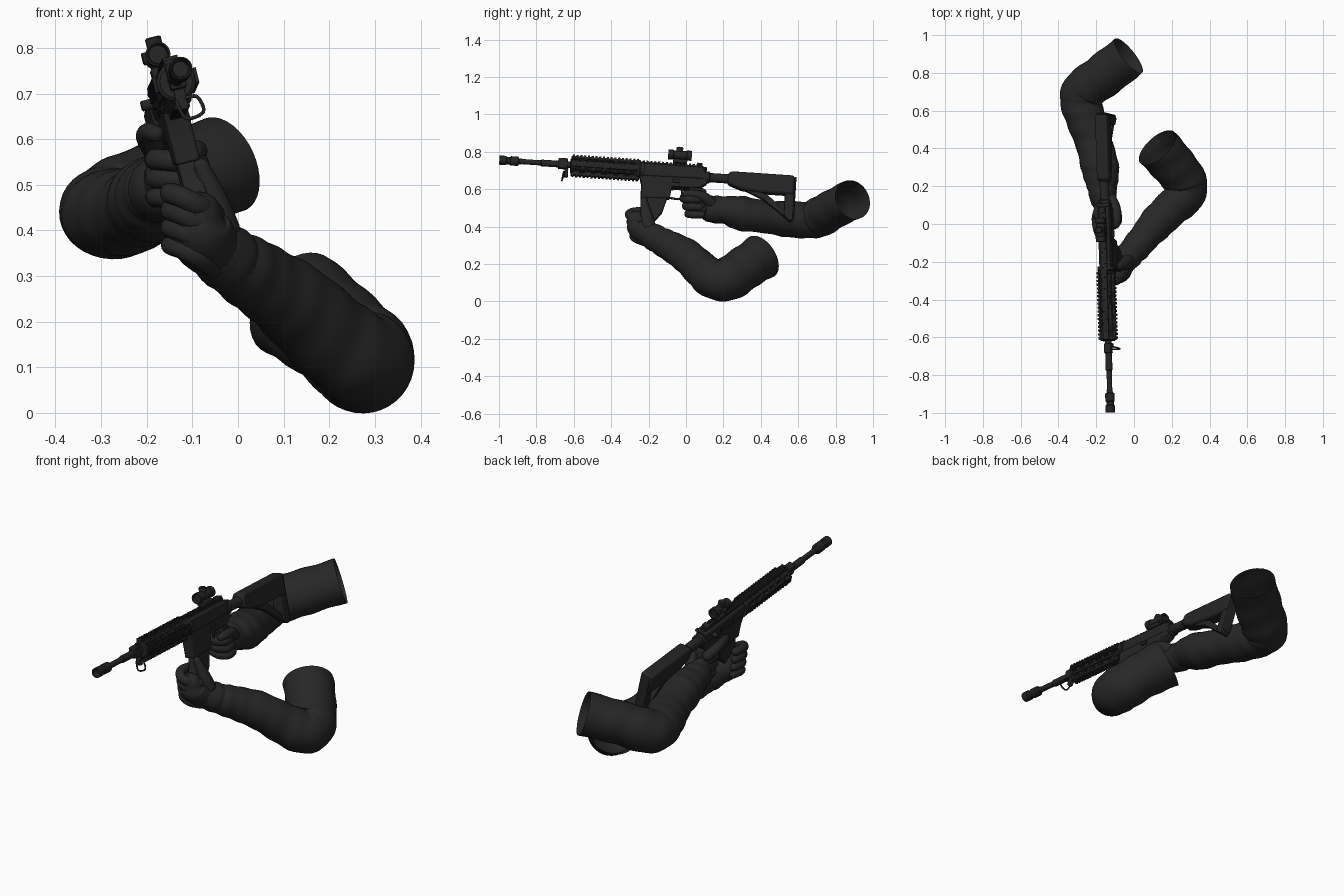
import bpy, bmesh, math
from mathutils import Vector, Matrix

if "Cube" in bpy.data.objects:
    bpy.data.objects.remove(bpy.data.objects["Cube"])


def material(name, v):
    m = bpy.data.materials.new(name)
    m.diffuse_color = (v, v, v, 1)
    m.use_nodes = True
    m.node_tree.nodes["Principled BSDF"].inputs["Base Color"].default_value = m.diffuse_color
    return m


GUN = material("gunmetal black", 0.018)
CLOTH = material("dark sleeve cloth", 0.020)
GLOVE = material("dark glove", 0.020)

# rifle frame: local y runs muzzle to stock, z is up from the bore line
Y = Vector((-0.03, 1, -0.068)).normalized()
U = Vector((-math.sin(math.radians(14)), 0, math.cos(math.radians(14))))
Z = (U - Y * U.dot(Y)).normalized()
X = Y.cross(Z)
RIFLE = Matrix.Translation((-0.155, 0, 0.688)) @ Matrix((X, Y, Z)).transposed().to_4x4()


def finish(name, bm, mat, matrix=None, bevel=0, angle=35):
    bmesh.ops.recalc_face_normals(bm, faces=bm.faces)
    me = bpy.data.meshes.new(name)
    bm.to_mesh(me)
    bm.free()
    ob = bpy.data.objects.new(name, me)
    bpy.context.collection.objects.link(ob)
    me.materials.append(mat)
    if matrix:
        ob.matrix_world = matrix
    if bevel:
        b = ob.modifiers.new("bevel", 'BEVEL')
        b.width, b.segments, b.limit_method = bevel, 2, 'ANGLE'
    bpy.context.view_layer.objects.active = ob
    bpy.ops.object.select_all(action='DESELECT')
    ob.select_set(True)
    bpy.ops.object.shade_smooth_by_angle(angle=math.radians(angle))
    return ob


def add_box(bm, c, s, rot=None):
    m = Matrix.Translation(c) @ (rot or Matrix()) @ Matrix.Diagonal((*s, 1))
    bmesh.ops.create_cube(bm, size=1, matrix=m)


def box(name, c, s, bevel=0.004, rot=None):
    bm = bmesh.new()
    add_box(bm, c, s, rot)
    return finish(name, bm, GUN, RIFLE, bevel)


def profile(name, pts, width, x=0, bevel=0.005):
    """Side outline (y, z) extruded across the rifle."""
    bm = bmesh.new()
    f = bm.faces.new([bm.verts.new((x - width / 2, y, z)) for y, z in pts])
    r = bmesh.ops.extrude_face_region(bm, geom=[f])
    bmesh.ops.translate(bm, vec=(width, 0, 0), verts=[v for v in r['geom'] if isinstance(v, bmesh.types.BMVert)])
    return finish(name, bm, GUN, RIFLE, bevel)


def lathe(name, pts, x=0, z=0, n=24, axis='Y', y0=0):
    """Turned part from (distance, radius) pairs along y, or along z / x."""
    bm = bmesh.new()
    rings = []
    for d, r in pts:
        ring = []
        for i in range(n):
            a = 2 * math.pi * (i + 0.5) / n
            p, q = r * math.cos(a), r * math.sin(a)
            co = {'Y': (x + p, d, z + q), 'Z': (x + p, y0 + q, d), 'X': (d, y0 + p, z + q)}[axis]
            ring.append(bm.verts.new(co))
        rings.append(ring)
    for a, b in zip(rings, rings[1:]):
        for i in range(n):
            bm.faces.new((a[i], a[(i + 1) % n], b[(i + 1) % n], b[i]))
    bm.faces.new(rings[0])
    bm.faces.new(rings[-1])
    return finish(name, bm, GUN, RIFLE)


def tube(name, pts, mat, n=20, steps=6, caps=(True, True), flat=1.0, folds=0.0, matrix=None):
    """Smooth limb through (x, y, z, radius) points, with optional round ends and cloth folds."""
    P = [Vector(p) for p in pts]
    P = [2 * P[0] - P[1]] + P + [2 * P[-1] - P[-2]]
    S = []
    for i in range(1, len(P) - 2):
        a, b, c, d = P[i - 1:i + 3]
        for k in range(steps):
            t = k / steps
            S.append(0.5 * (2 * b + (c - a) * t + (2 * a - 5 * b + 4 * c - d) * t * t + (3 * b - a - 3 * c + d) * t ** 3))
    S.append(P[-2])
    C = [(s.to_3d(), s.w) for s in S]
    T = [(C[min(i + 1, len(C) - 1)][0] - C[max(i - 1, 0)][0]).normalized() for i in range(len(C))]
    rows = [(c, r, t) for (c, r), t in zip(C, T)]
    for end in (0, 1):
        if caps[end]:
            c, r, t = rows[-1] if end else rows[0]
            dome = [(c + t * r * math.sin(a) * (1 if end else -1), r * math.cos(a), t) for a in (0.4, 0.8, 1.15, 1.45)]
            rows = rows + dome if end else dome[::-1] + rows
    bm = bmesh.new()
    u = Vector((0, 0, 1)) if abs(rows[0][2].z) < 0.8 else Vector((1, 0, 0))
    rings = []
    for j, (c, r, t) in enumerate(rows):
        u = (u - t * u.dot(t)).normalized()
        v = t.cross(u)
        ring = []
        for i in range(n):
            a = 2 * math.pi * i / n
            w = 1 + folds * (math.sin(j * 1.25 + 1.6 * math.sin(a + 0.6)) + 0.6 * math.sin(2 * a + j * 0.5))
            ring.append(bm.verts.new(c + (u * math.cos(a) + v * math.sin(a) * flat) * r * w))
        rings.append(ring)
    for a, b in zip(rings, rings[1:]):
        for i in range(n):
            bm.faces.new((a[i], a[(i + 1) % n], b[(i + 1) % n], b[i]))
    for end in (0, 1):
        if caps[end]:
            bm.faces.new(rings[-end])
    return finish(name, bm, mat, matrix, angle=60)


def rail(name, y0, y1, r, angle):
    """Toothed accessory rail lying at radius r, turned about the bore."""
    bm = bmesh.new()
    rot = Matrix.Rotation(angle, 4, 'Y')
    add_box(bm, rot @ Vector((0, (y0 + y1) / 2, r - 0.008)), (0.03, y1 - y0, 0.012), rot)
    n = int((y1 - y0) / 0.02)
    for i in range(n):
        add_box(bm, rot @ Vector((0, y0 + (i + 0.5) * (y1 - y0) / n, r)), (0.034, 0.011, 0.009), rot)
    finish(name, bm, GUN, RIFLE)


# barrel and flash hider
lathe("barrel", [(-0.92, .014), (-0.78, .014), (-0.775, .018), (-0.6, .018)])
lathe("flash_hider", [(-0.965, .017), (-1.0, .022), (-1.0, .025), (-0.965, .025), (-0.96, .02), (-0.945, .02),
                      (-0.94, .025), (-0.9, .025), (-0.895, .016), (-0.88, .016)])
box("gas_block", (0, -0.66, 0.004), (0.036, 0.05, 0.055))
box("front_sight_base", (0, -0.64, -0.045), (0.025, 0.02, 0.05))
tube("sling_loop", [(.012, -.65, -.045, .004), (.035, -.655, -.05, .004), (.04, -.66, -.085, .004),
                    (0, -.66, -.09, .004), (-.012, -.65, -.05, .004)], GUN, n=8, matrix=RIFLE)

# handguard with vent slots and four rails
guard = lathe("handguard", [(-0.62, .036), (-0.615, .043), (-0.25, .043), (-0.245, .047), (-0.225, .047)], n=16, z=-.004)
bm = bmesh.new()
for q in range(4):
    for d in (-0.32, 0.32):
        rot = Matrix.Rotation(math.pi / 4 + q * math.pi / 2 + d, 4, 'Y')
        for k in range(6):
            add_box(bm, rot @ Vector((0, -0.585 + k * 0.06, 0.045)), (0.013, 0.036, 0.02), rot)
cutter = finish("vent_cutter", bm, GUN, RIFLE)
cutter.hide_render = True
cutter.hide_set(True)
cut = guard.modifiers.new("vents", 'BOOLEAN')
cut.operation, cut.object = 'DIFFERENCE', cutter
for q, (side, r) in enumerate((("top", .049), ("left", .045), ("bottom", .058), ("right", .045))):
    rail(side + "_handguard_rail", -0.615, -0.25, r, q * math.pi / 2)

# receiver, magazine well and small controls
profile("upper_receiver", [(-.255, -.04), (-.255, .032), (.09, .032), (.105, .015), (.105, -.035)], 0.062, bevel=0.01)
rail("receiver_rail", -0.26, 0.09, 0.043, 0)
profile("lower_receiver", [(-.25, -.03), (.115, -.03), (.115, -.055), (.07, -.085), (-.07, -.085), (-.08, -.15),
                           (-.235, -.16), (-.235, -.08)], 0.055)
box("ejection_cover", (-0.032, -0.08, -0.005), (0.008, 0.11, 0.03), 0.002)
box("side_latch", (0.03, -0.05, -0.055), (0.012, 0.035, 0.02), 0.002)
lathe("side_knob", [(-.028, .012), (-.055, .012), (-.058, .009)], axis='X', y0=0.04, z=0.0, n=12)
box("charging_handle", (0, 0.1, 0.024), (0.07, 0.02, 0.012), 0.003)
box("rear_sight", (0, 0.07, 0.05), (0.035, 0.03, 0.012), 0.003)
profile("magazine", [(-.09, -.14), (-.215, -.14), (-.225, -.2), (-.255, -.265), (-.165, -.295), (-.115, -.23)], 0.046)
tube("trigger_guard", [(0, -.075, -.145, .006), (0, -.03, -.148, .006), (0, .015, -.135, .006), (0, .03, -.09, .006)],
     GUN, n=8, matrix=RIFLE)
box("trigger", (0, -0.015, -0.105), (0.01, 0.01, 0.045), 0.002)
profile("pistol_grip", [(.02, -.08), (.085, -.08), (.125, -.21), (.065, -.22)], 0.042, bevel=0.01)

# optic sight
box("sight_mount", (0, -0.035, 0.058), (0.045, 0.075, 0.022))
lathe("sight_tube", [(-.085, .02), (-.1, .023), (-.1, .027), (-.075, .027), (-.07, .023), (-.005, .023), (0, .027),
                     (.025, .027), (.025, .02), (.01, .018)], z=0.095)
lathe("sight_turret", [(.11, .018), (.134, .018), (.137, .015)], axis='Z', y0=-0.04, n=16)
lathe("sight_side_knob", [(-.02, .014), (-.032, .014), (-.034, .011)], axis='X', y0=-0.04, z=0.095, n=16)

# stock: buffer tube, body, butt and lower strut around an open triangle
lathe("buffer_tube", [(.09, .033), (.125, .033), (.13, .025), (.3, .025)], z=-0.018)
profile("stock_body", [(.225, .008), (.245, .02), (.58, .02), (.583, -.085), (.4, -.085), (.3, -.075), (.225, -.048)],
        0.066, bevel=0.012)
profile("stock_butt", [(.535, -.04), (.583, -.04), (.585, -.225), (.565, -.228), (.535, -.2)], 0.05)
profile("stock_strut", [(.28, -.06), (.36, -.07), (.44, -.092), (.55, -.185), (.56, -.222), (.42, -.12)], 0.036)
box("butt_pad", (0, 0.586, -0.1), (0.05, 0.01, 0.225))

# sleeves, open at the shoulder end
tube("right_sleeve", [(-.165, .16, .49, .064), (-.17, .22, .487, .078), (-.18, .3, .47, .092), (-.21, .42, .452, .087),
                      (-.25, .54, .44, .095), (-.28, .645, .436, .099), (-.262, .71, .449, .106), (-.16, .787, .493, .106),
                      (-.028, .89, .545, .106)], CLOTH, n=36, caps=(True, False), folds=0.02, flat=1.1)
tube("left_sleeve", [(-.035, -.175, .345, .062), (.005, -.13, .32, .076), (.055, -.07, .288, .081), (.12, .005, .242, .092),
                     (.2, .085, .168, .098), (.265, .15, .118, .107), (.27, .225, .12, .116), (.205, .315, .18, .118),
                     (.125, .405, .24, .123)], CLOTH, n=36, caps=(True, False), folds=0.02)
tube("right_cuff", [(-.163, .135, .492, .07), (-.166, .165, .491, .075), (-.168, .19, .489, .072)], GLOVE, n=28)
tube("left_cuff", [(-.045, -.19, .355, .068), (-.025, -.165, .34, .074), (-.01, -.147, .33, .07)], GLOVE, n=28)

# right hand around the pistol grip
tube("right_palm", [(-.16, .16, .492, .062), (-.16, .11, .505, .066), (-.165, .065, .52, .052)], GLOVE, flat=0.75)
for i, name in enumerate(("middle", "ring", "little")):
    z, r, y = .555 - i * .041, .0235 - i * .001, i * .012
    tube("right_" + name + "_finger", [(-.18, .075 + y, z, r + .002), (-.175, .01 + y, z, r), (-.125, -.012 + y, z - .004, r),
                                       (-.088, .015 + y, z - .008, r), (-.09, .06 + y, z - .01, r - .002)], GLOVE, n=14)
tube("right_index_finger", [(-.185, .085, .58, .026), (-.2, .03, .605, .024), (-.195, -.03, .615, .021),
                            (-.18, -.075, .612, .018)], GLOVE, n=14)
tube("right_thumb", [(-.13, .14, .52, .034), (-.1, .09, .56, .028), (-.09, .03, .575, .023), (-.095, -.005, .572, .019)], GLOVE, n=14)

# left hand around the magazine, back of the hand facing forward
tube("left_palm", [(-.04, -.185, .35, .062), (-.07, -.22, .375, .07), (-.085, -.252, .405, .068), (-.085, -.265, .435, .05)], GLOVE)
for i, name in enumerate(("index", "middle", "ring", "little")):
    z, r, y = .475 - i * .038, .0235 - i * .0008, i * .007
    tube("left_" + name + "_finger", [(-.055, -.25 + y, z - .04, r + .003), (-.085, -.293 + y, z - .022, r + .002),
                                      (-.12, -.3 + y, z - .004, r), (-.147, -.26 + y, z + .006, r),
                                      (-.145, -.205 + y, z + .006, r - .003)], GLOVE, n=14)
tube("left_thumb", [(-.035, -.2, .4, .04), (-.05, -.21, .455, .033), (-.065, -.218, .5, .025), (-.08, -.225, .54, .018)], GLOVE, n=14)
